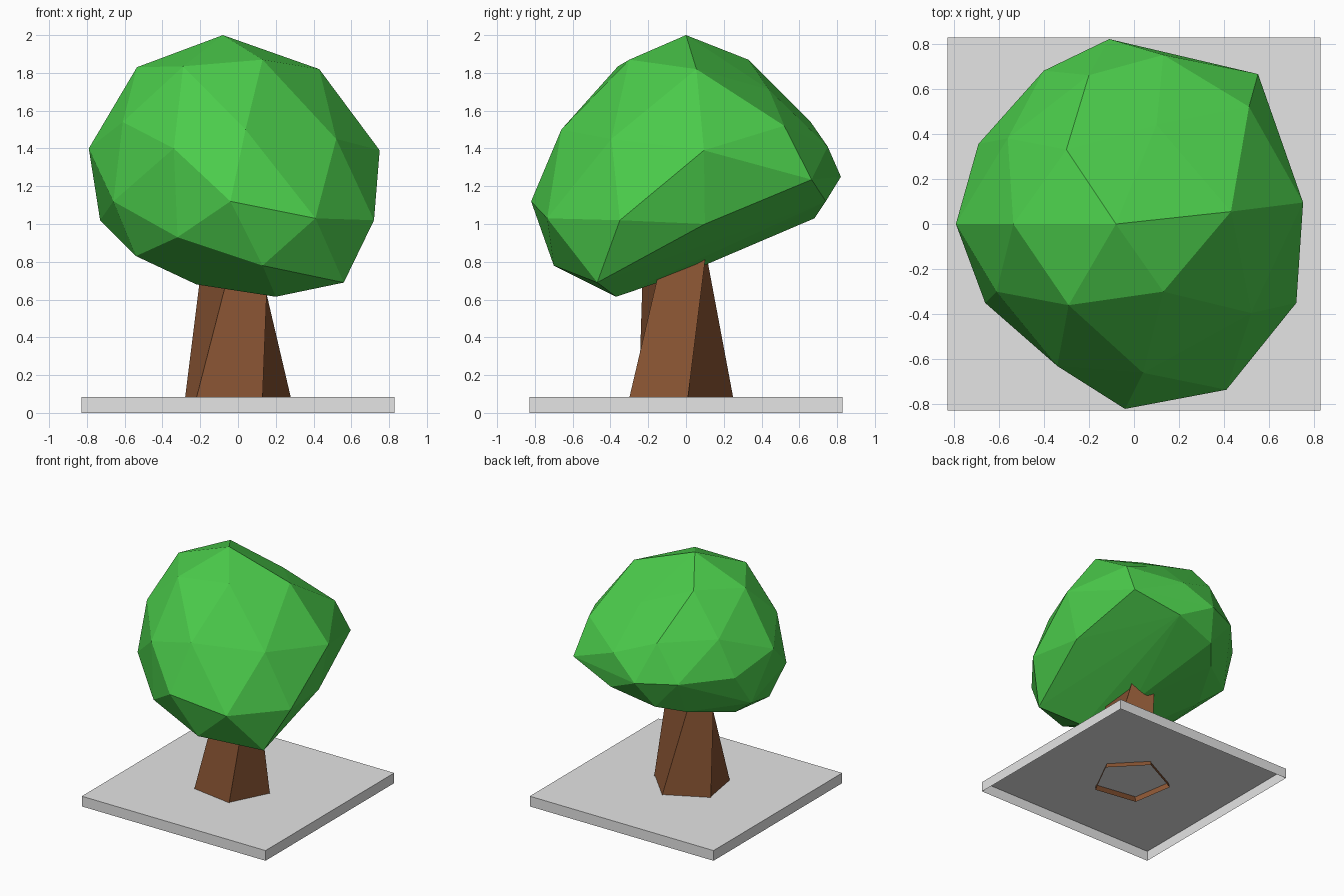
import bpy, bmesh
from mathutils import Vector

if "Cube" in bpy.data.objects:
    bpy.data.objects.remove(bpy.data.objects["Cube"])


def material(name, rgb):
    m = bpy.data.materials.new(name)
    m.diffuse_color = (*rgb, 1)
    m.use_nodes = True
    m.node_tree.nodes["Principled BSDF"].inputs["Base Color"].default_value = m.diffuse_color
    return m


def finish(bm, name, mat):
    bmesh.ops.recalc_face_normals(bm, faces=bm.faces)
    me = bpy.data.meshes.new(name)
    bm.to_mesh(me)
    bm.free()
    me.materials.append(mat)
    ob = bpy.data.objects.new(name, me)
    bpy.context.collection.objects.link(ob)
    return ob


leaf = material("leaf green", (0.07, 0.60, 0.07))
bark = material("bark brown", (0.25, 0.09, 0.033))
stone = material("pale grey", (0.78, 0.78, 0.78))

# Base: shallow slab, open underneath
bm = bmesh.new()
bmesh.ops.create_cube(bm, size=1)
for v in bm.verts:
    v.co = Vector((v.co.x * 1.656, v.co.y * 1.656, (v.co.z + 0.5) * 0.083))
bottom = [f for f in bm.faces if f.calc_center_median().z < 0.01]
bmesh.ops.delete(bm, geom=bottom, context='FACES_ONLY')
finish(bm, "base", stone)

# Trunk: twisted five-sided taper, running up into the crown
low = [(.13, -.30), (.28, .01), (.04, .25), (-.28, .08), (-.22, -.25)]
high = [(.155, -.15), (.13, .09), (-.09, .13), (-.20, -.066), (-.055, -.23)]
bm = bmesh.new()
rings = []
for z in (0.045, 0.9):
    t = (z - 0.08) / 0.64
    rings.append([bm.verts.new(Vector((*a, z)).lerp(Vector((*b, z)), t))
                  for a, b in zip(low, high)])
for i in range(5):
    j = (i + 1) % 5
    bm.faces.new((rings[0][i], rings[0][j], rings[1][j], rings[1][i]))
finish(bm, "trunk", bark)

# Crown: faceted lump, wrapped around irregular rings of points
crown = [
    (-.08, 0, 2.0),
    # upper ring
    (.13, -.30, 1.87), (-.29, -.36, 1.835), (.43, .055, 1.82),
    (-.535, 0, 1.83), (-.30, .33, 1.87),
    # shoulder ring
    (.52, -.395, 1.45), (.04, -.66, 1.50), (-.34, -.63, 1.40),
    (-.61, -.30, 1.54), (-.79, 0, 1.40), (-.56, .38, 1.56),
    (-.20, .66, 1.54), (.10, .44, 1.71), (.51, .52, 1.52), (.75, .095, 1.39),
    # widest ring
    (.41, -.735, 1.03), (.72, -.35, 1.02), (-.04, -.82, 1.12),
    (-.66, -.35, 1.12), (.55, .665, 1.235), (-.11, .82, 1.25),
    (-.40, .68, 1.26), (.13, .75, 1.41), (-.69, .355, 1.27),
    (-.73, .20, 1.02), (-.32, -.63, .93), (.66, .10, 1.0),
    # underside
    (.16, .74, 1.12), (-.20, .68, 1.03), (-.35, .50, .96), (-.54, .13, .87),
    (-.54, -.30, .83), (.13, -.70, .78), (-.22, -.28, .68),
    (.20, -.37, .615), (.56, -.47, .69), (0, 0, .74),
]
bm = bmesh.new()
verts = [bm.verts.new(p) for p in crown]
bmesh.ops.convex_hull(bm, input=verts)
loose = [v for v in bm.verts if not v.link_faces]
bmesh.ops.delete(bm, geom=loose, context='VERTS')
finish(bm, "crown", leaf)
